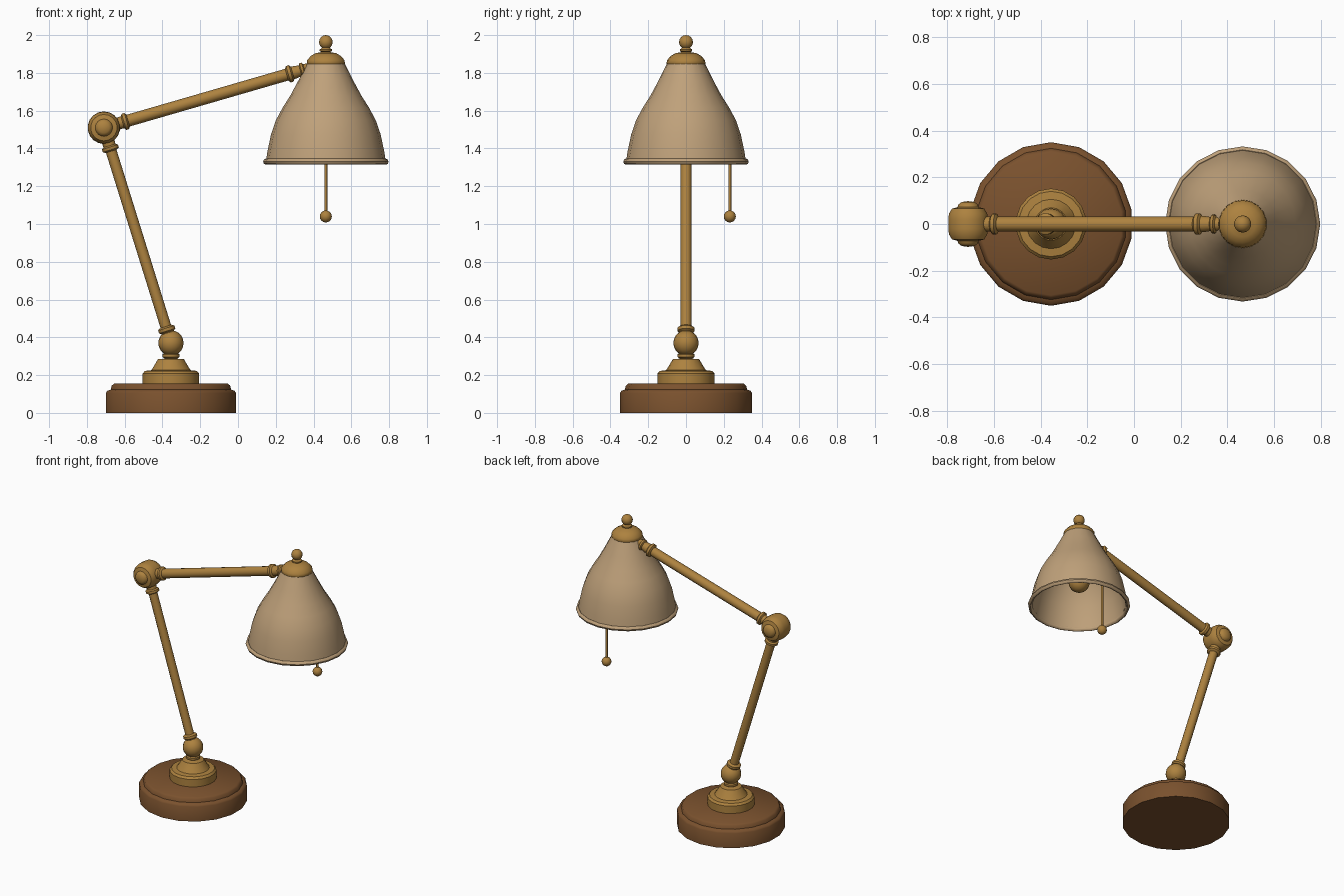
import bpy, math
from mathutils import Vector

if "Cube" in bpy.data.objects:
    bpy.data.objects.remove(bpy.data.objects["Cube"])


def material(name, rgb):
    m = bpy.data.materials.new(name)
    m.diffuse_color = (*rgb, 1)
    m.use_nodes = True
    m.node_tree.nodes["Principled BSDF"].inputs["Base Color"].default_value = m.diffuse_color
    return m


wood = material("brown wood", (0.195, 0.083, 0.027))
brass = material("brass", (0.42, 0.224, 0.050))
tan = material("tan shade", (0.52, 0.355, 0.195))


def lathe(name, pts, origin, axis, mat, n=18, angle=40):
    """Turn (radius, distance) points round an axis that starts at origin."""
    verts, faces, rings = [], [], []
    rot = Vector((0, 0, 1)).rotation_difference(Vector(axis).normalized())
    for r, d in pts:
        count = 1 if r == 0 else n
        rings.append([len(verts) + i for i in range(count)])
        for i in range(count):
            a = math.pi / 2 + 2 * math.pi * i / n
            verts.append(Vector(origin) + rot @ Vector((r * math.cos(a), r * math.sin(a), d)))
    for lo, hi in zip(rings, rings[1:]):
        for i in range(n):
            j = (i + 1) % n
            f = [lo[i % len(lo)], lo[j % len(lo)], hi[j % len(hi)], hi[i % len(hi)]]
            faces.append(list(dict.fromkeys(f)))
    me = bpy.data.meshes.new(name)
    me.from_pydata(verts, [], faces)
    me.materials.append(mat)
    ob = bpy.data.objects.new(name, me)
    bpy.context.collection.objects.link(ob)
    bpy.ops.object.select_all(action='DESELECT')
    ob.select_set(True)
    bpy.context.view_layer.objects.active = ob
    bpy.ops.object.shade_smooth_by_angle(angle=math.radians(angle))
    return ob


def arc(r, d, steps=8, start=-90, end=90):
    """Profile points of a ball of radius r centred at distance d."""
    out = []
    for i in range(steps + 1):
        a = math.radians(start + (end - start) * i / steps)
        c = r * math.cos(a)
        out.append((0 if c < 1e-6 else c, d + r * math.sin(a)))
    return out


def flange(r, d, h):
    """Profile points of a rounded ring."""
    return [(r * 0.75, d - h), (r, d - h * 0.5), (r, d + h * 0.5), (r * 0.75, d + h)]


UP = (0, 0, 1)
foot = Vector((-0.355, 0, 0))
ball = Vector((-0.355, 0, 0.37))
elbow = Vector((-0.71, 0, 1.51))
lamp = Vector((0.465, 0, 0))
arm_end = Vector((0.37, 0, 1.823))

# Base and its brass mount
lathe("base", [(0, 0), (0.35, 0), (0.35, 0.105), (0.342, 0.117), (0.324, 0.123),
               (0.318, 0.145), (0.305, 0.155), (0, 0.155)], foot, UP, wood)
lathe("base_mount", [(0, 0.15), (0.152, 0.15), (0.152, 0.208), (0.14, 0.222), (0.106, 0.226),
                     (0.098, 0.237), (0.07, 0.284), (0.04, 0.286)]
      + flange(0.046, 0.303, 0.014) + [(0.036, 0.325), (0, 0.325)], foot, UP, brass)
lathe("lower_ball_joint", arc(0.067, 0, 10), ball, UP, brass, 16)

# Lower pole with a collar at each end
pole = elbow - ball
L = pole.length
lathe("lower_pole", [(0.029, 0.05), (0.029, L - 0.06)], ball, pole, brass, 12)
lathe("lower_pole_collar", [(0.038, 0.045)] + flange(0.046, 0.075, 0.016) + [(0, 0.095)],
      ball, pole, brass)
lathe("upper_pole_collar", [(0, L - 0.135)] + flange(0.045, L - 0.115, 0.015)
      + [(0.034, L - 0.09), (0.036, L - 0.06)], ball, pole, brass)

# Elbow drum with a knob on both sides
half = [(0.086, 0.02), (0.083, 0.045), (0.07, 0.066), (0.046, 0.072),
        (0.042, 0.084), (0.028, 0.094), (0, 0.098)]
lathe("elbow_joint", [(r, -d) for r, d in reversed(half)] + half, elbow, (0, 1, 0), brass)

# Upper arm with collars
arm = arm_end - elbow
A = arm.length
lathe("upper_arm", [(0.032, 0.07), (0.032, A - 0.06)], elbow, arm, brass, 12)
lathe("arm_elbow_collar", [(0.034, 0.07), (0.032, 0.09)] + flange(0.045, 0.118, 0.015)
      + [(0, 0.142)], elbow, arm, brass)
lathe("arm_lamp_collar", [(0, A - 0.125)] + flange(0.046, A - 0.1, 0.016)
      + [(0.034, A - 0.07), (0.03, A - 0.045)] + flange(0.04, A - 0.03, 0.012)
      + [(0.028, A), (0, A)], elbow, arm, brass)

# Shade: outer wall, then back up the inner wall
outer = [(0.317, 1.335), (0.309, 1.385), (0.29, 1.475), (0.264, 1.55), (0.228, 1.617),
         (0.188, 1.68), (0.145, 1.76), (0.1, 1.85)]
inner = [(r - 0.012, z) for r, z in reversed(outer)]
lathe("shade", outer + inner, lamp, UP, tan, 20)
rim = [(0.318 + 0.014 * math.cos(a), 1.33 + 0.016 * math.sin(a))
       for a in (2 * math.pi * i / 8 for i in range(9))]
lathe("shade_rim", rim, lamp, UP, tan, 20, 50)

# Cap and finial on top of the shade
lathe("shade_cap", [(0, 1.838), (0.096, 1.838), (0.103, 1.85), (0.1, 1.868), (0.08, 1.89),
                    (0.055, 1.905), (0.03, 1.908)] + flange(0.033, 1.92, 0.009)
      + [(0.02, 1.935), (0, 1.94)], lamp, UP, brass)
lathe("finial", arc(0.037, 1.963), lamp, UP, brass, 14)

# Bulb and socket inside the shade
lathe("bulb_socket", [(0, 1.56), (0.045, 1.56), (0.045, 1.7), (0.03, 1.71), (0.03, 1.84)],
      lamp, UP, brass, 12)
lathe("bulb", arc(0.07, 1.5), lamp, UP, brass, 14)

# Pull chain
chain = lamp + Vector((0, 0.232, 0))
lathe("pull_chain", [(0.008, 1.05), (0.008, 1.58)], chain, UP, brass, 8, 50)
lathe("pull_ball", arc(0.032, 1.04), chain, UP, brass, 12)
